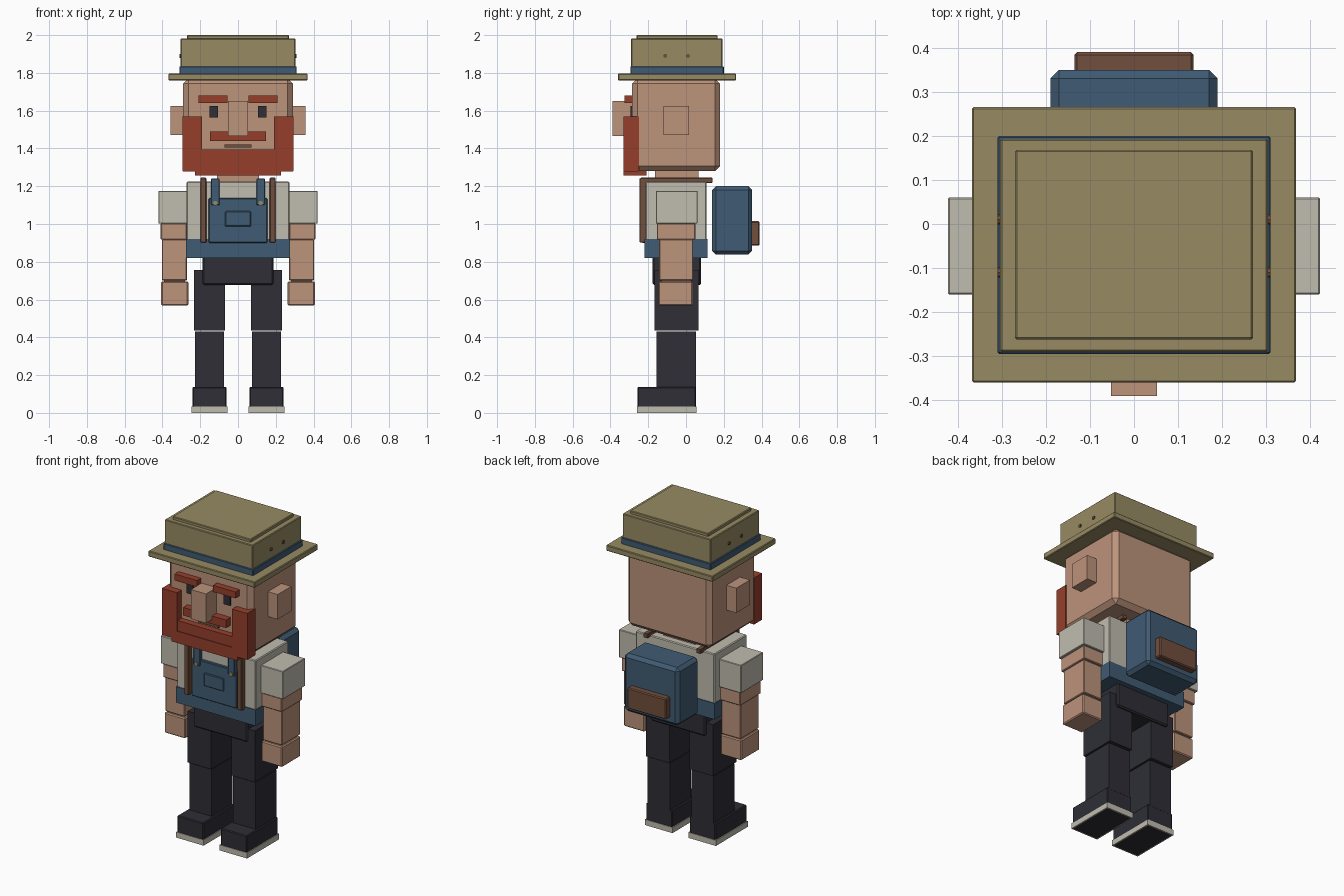
import bpy
import bmesh

default = bpy.data.objects.get("Cube")
if default:
    bpy.data.objects.remove(default, do_unlink=True)


def linear(v):
    v /= 255
    return v / 12.92 if v <= 0.04045 else ((v + 0.055) / 1.055) ** 2.4


def material(name, r, g, b):
    m = bpy.data.materials.new(name)
    m.use_nodes = True
    color = (linear(r), linear(g), linear(b), 1)
    m.diffuse_color = color
    m.node_tree.nodes["Principled BSDF"].inputs["Base Color"].default_value = color
    return m


SKIN = material("skin", 188, 147, 123)
RED = material("red_hair", 150, 63, 43)
OLIVE = material("olive_felt", 151, 139, 99)
BLUE = material("denim_blue", 64, 91, 115)
CREAM = material("cream_cloth", 192, 188, 175)
DARK = material("dark_cloth", 46, 46, 54)
BROWN = material("brown_leather", 113, 78, 60)


def box(name, mat, x, y, z, bevel=0.0):
    """Box from (min, max) ranges on each axis, with an optional chamfer."""
    bm = bmesh.new()
    bmesh.ops.create_cube(bm, size=1)
    for v in bm.verts:
        v.co = [r[1] if c > 0 else r[0] for c, r in zip(v.co, (x, y, z))]
    if bevel:
        bmesh.ops.bevel(bm, geom=bm.edges[:], offset=bevel, segments=1,
                        affect='EDGES', profile=0.5)
    mesh = bpy.data.meshes.new(name)
    bm.to_mesh(mesh)
    bm.free()
    mesh.materials.append(mat)
    obj = bpy.data.objects.new(name, mesh)
    bpy.context.collection.objects.link(obj)
    return obj


def centered(name, mat, half, y, z, bevel=0.0):
    return box(name, mat, (-half, half), y, z, bevel)


def pair(name, mat, x, y, z, bevel=0.0):
    """Matching boxes on the left (+x) and right (-x)."""
    return [box("left_" + name, mat, x, y, z, bevel),
            box("right_" + name, mat, (-x[1], -x[0]), y, z, bevel)]


def stud(name, mat, location, radius, depth, rotation):
    bpy.ops.mesh.primitive_cylinder_add(vertices=8, radius=radius, depth=depth,
                                        location=location, rotation=rotation)
    obj = bpy.context.object
    obj.name = name
    obj.data.materials.append(mat)


# Hat
centered("hat_brim", OLIVE, 0.368, (-0.36, 0.265), (1.76, 1.796), 0.004)
centered("hat_band", BLUE, 0.31, (-0.295, 0.2), (1.79, 1.835), 0.004)
centered("hat_crown", OLIVE, 0.304, (-0.29, 0.193), (1.8, 1.982), 0.004)
centered("hat_top", OLIVE, 0.27, (-0.262, 0.168), (1.975, 2.0), 0.004)
for side, word in ((1, "left"), (-1, "right")):
    for y in (-0.11, 0.01):
        stud(word + "_hat_eyelet", BROWN, (side * 0.304, y, 1.89), 0.011, 0.012, (0, 1.5708, 0))

# Head and face
centered("head", SKIN, 0.29, (-0.285, 0.18), (1.28, 1.77), 0.027)
pair("ear", SKIN, (0.28, 0.358), (-0.12, 0.015), (1.47, 1.625))
centered("nose", SKIN, 0.052, (-0.39, -0.28), (1.467, 1.65))
pair("eye", DARK, (0.106, 0.15), (-0.294, -0.28), (1.565, 1.625))
pair("eyebrow", RED, (0.055, 0.21), (-0.325, -0.28), (1.64, 1.68))
centered("moustache", RED, 0.148, (-0.33, -0.28), (1.44, 1.49))
centered("mouth", BROWN, 0.072, (-0.293, -0.28), (1.404, 1.42))

# Beard
pair("beard_side", RED, (0.19, 0.295), (-0.33, -0.25), (1.28, 1.57))
centered("beard_jaw", RED, 0.292, (-0.325, -0.252), (1.279, 1.395))
centered("beard_chin", RED, 0.228, (-0.33, -0.21), (1.257, 1.33))

# Torso and overalls
centered("neck", SKIN, 0.11, (-0.165, 0.065), (1.2, 1.3))
centered("shirt", CREAM, 0.272, (-0.215, 0.108), (0.9, 1.225), 0.005)
centered("overalls_waist", BLUE, 0.275, (-0.219, 0.113), (0.82, 0.92))
centered("overalls_bib", BLUE, 0.155, (-0.233, -0.21), (0.9, 1.137), 0.004)
centered("bib_pocket", BLUE, 0.068, (-0.241, -0.23), (0.987, 1.068), 0.004)
pair("overalls_strap", BLUE, (0.097, 0.142), (-0.238, -0.205), (1.1, 1.24), 0.003)
for side, word in ((1, "left"), (-1, "right")):
    stud(word + "_bib_button", OLIVE, (side * 0.12, -0.24, 1.11), 0.013, 0.01, (1.5708, 0, 0))
centered("hips", DARK, 0.187, (-0.177, 0.08), (0.677, 0.83), 0.008)

# Backpack and its straps
centered("backpack", BLUE, 0.19, (0.138, 0.35), (0.838, 1.2), 0.02)
centered("backpack_pocket", BROWN, 0.135, (0.34, 0.39), (0.885, 1.015), 0.006)
pair("pack_front_strap", BROWN, (0.168, 0.198), (-0.247, -0.212), (0.903, 1.242), 0.003)
pair("pack_shoulder_strap", BROWN, (0.168, 0.198), (-0.24, 0.14), (1.217, 1.245), 0.003)

# Arms
pair("sleeve", CREAM, (0.265, 0.422), (-0.16, 0.06), (1.002, 1.176), 0.003)
pair("upper_arm", SKIN, (0.27, 0.41), (-0.154, 0.05), (0.917, 1.003), 0.004)
pair("forearm", SKIN, (0.27, 0.403), (-0.142, 0.038), (0.702, 0.918), 0.004)
pair("hand", SKIN, (0.263, 0.407), (-0.146, 0.036), (0.568, 0.696), 0.006)
pair("wrist", SKIN, (0.28, 0.393), (-0.13, 0.026), (0.69, 0.71))

# Legs and shoes
pair("thigh", DARK, (0.07, 0.232), (-0.166, 0.065), (0.437, 0.757))
pair("shin", DARK, (0.074, 0.228), (-0.155, 0.053), (0.13, 0.43))
pair("shoe", DARK, (0.06, 0.24), (-0.257, 0.052), (0.03, 0.138), 0.005)

# Pale soles with a dark tread inset underneath
for sole in pair("sole", CREAM, (0.055, 0.245), (-0.26, 0.055), (0, 0.035)):
    sole.data.materials.append(DARK)
    bm = bmesh.new()
    bm.from_mesh(sole.data)
    bm.normal_update()
    bottom = [f for f in bm.faces if f.normal.z < -0.9]
    bmesh.ops.inset_region(bm, faces=bottom, thickness=0.01)
    for f in bottom:
        f.material_index = 1
    bm.to_mesh(sole.data)
    bm.free()
